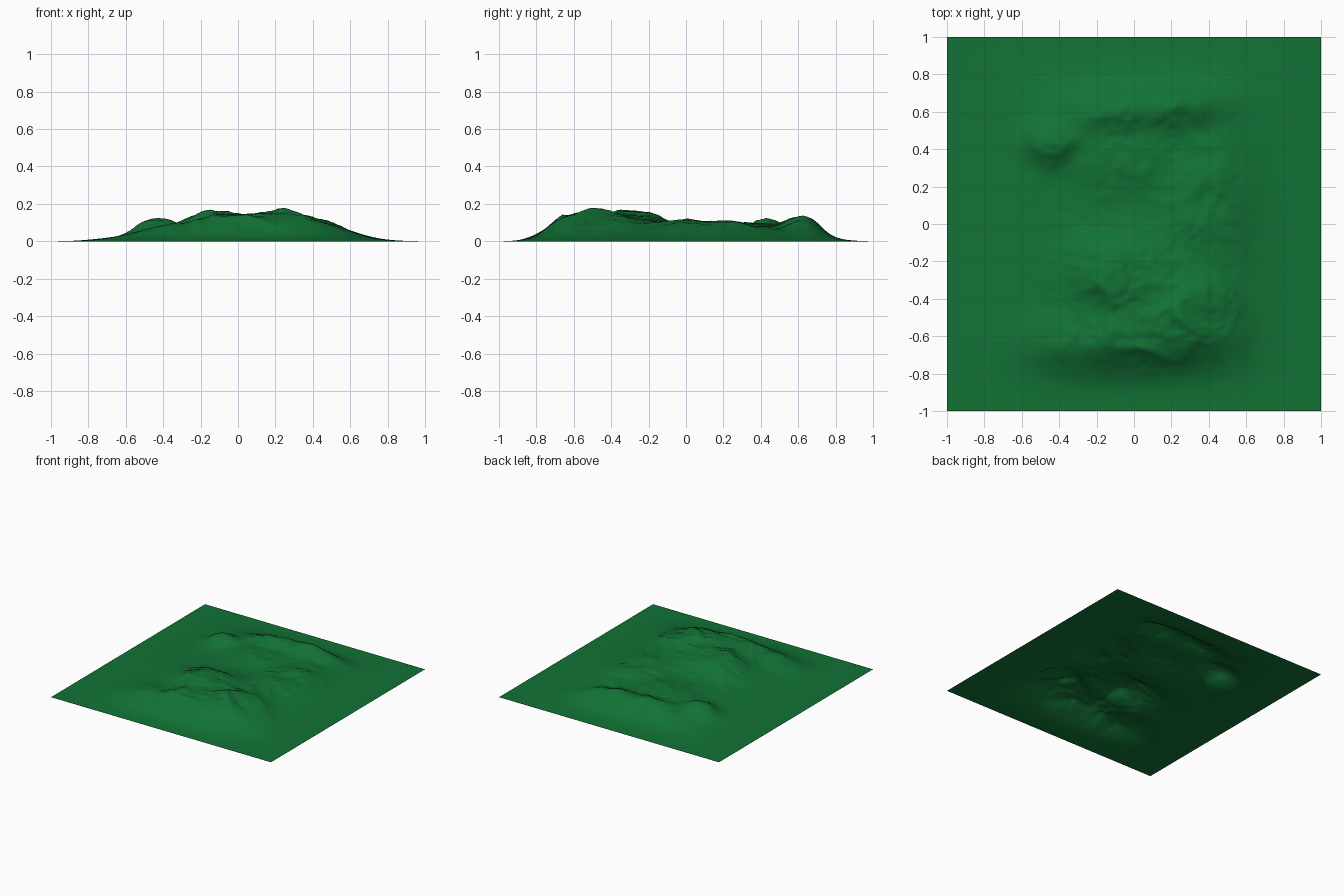
import bpy, bmesh, math
from mathutils import Vector, noise

cube = bpy.data.objects.get("Cube")
if cube:
    bpy.data.objects.remove(cube, do_unlink=True)

# Grass colour
grass = bpy.data.materials.new("grass_green")
grass.use_nodes = True
colour = (0.006, 0.17, 0.036, 1)
grass.diffuse_color = colour
shader = grass.node_tree.nodes["Principled BSDF"]
shader.inputs["Base Color"].default_value = colour
shader.inputs["Roughness"].default_value = 0.9

# Hills: x, y, x radius, y radius, height
HILLS = [
    (-0.08, -0.27, 0.30, 0.22, 0.150),   # front summit
    (0.22, -0.48, 0.34, 0.26, 0.145),    # front shoulder
    (-0.10, -0.62, 0.40, 0.20, 0.115),   # front apron
    (0.38, 0.05, 0.26, 0.42, 0.105),     # east saddle
    (-0.44, 0.43, 0.15, 0.12, 0.105),    # back west knoll
    (0.20, 0.63, 0.26, 0.13, 0.115),     # back ridge
    (-0.12, 0.60, 0.28, 0.14, 0.100),
    (-0.05, 0.36, 0.36, 0.20, 0.090),    # back plateau
    (0.00, 0.00, 0.75, 0.75, 0.062),     # broad base
]


def fade(t):
    t = max(0.0, min(1.0, t))
    return t * t * (3 - 2 * t)


def height(x, y):
    total = 0
    for hx, hy, rx, ry, h in HILLS:
        d = ((x - hx) / rx) ** 2 + ((y - hy) / ry) ** 2
        total += (h * math.exp(-d * 0.7)) ** 2.5
    z = total ** 0.4
    # Eroded crests grow with height
    p = Vector((x * 2.6, y * 3.4, 0.4))
    p += 0.25 * noise.noise_vector(p * 1.5)
    rough, size, gain = 0, 1, 1
    for _ in range(5):
        rough += gain * (0.45 - 1.4 * abs(noise.noise(p * size)))
        size *= 2.1
        gain *= 0.47
    z *= 1.0 + 0.24 * rough * fade(z / 0.11)
    # Flatten out to the square border
    return z * fade((1 - abs(x)) / 0.55) * fade((1 - abs(y)) / 0.38)


# Terrain sheet, open underneath
bm = bmesh.new()
bmesh.ops.create_grid(bm, x_segments=160, y_segments=160, size=1)
for v in bm.verts:
    v.co.z = max(0.0, height(v.co.x, v.co.y))
for f in bm.faces:
    f.smooth = True
mesh = bpy.data.meshes.new("hilly_terrain")
bm.to_mesh(mesh)
bm.free()
mesh.materials.append(grass)
terrain = bpy.data.objects.new("hilly_terrain", mesh)
bpy.context.collection.objects.link(terrain)
